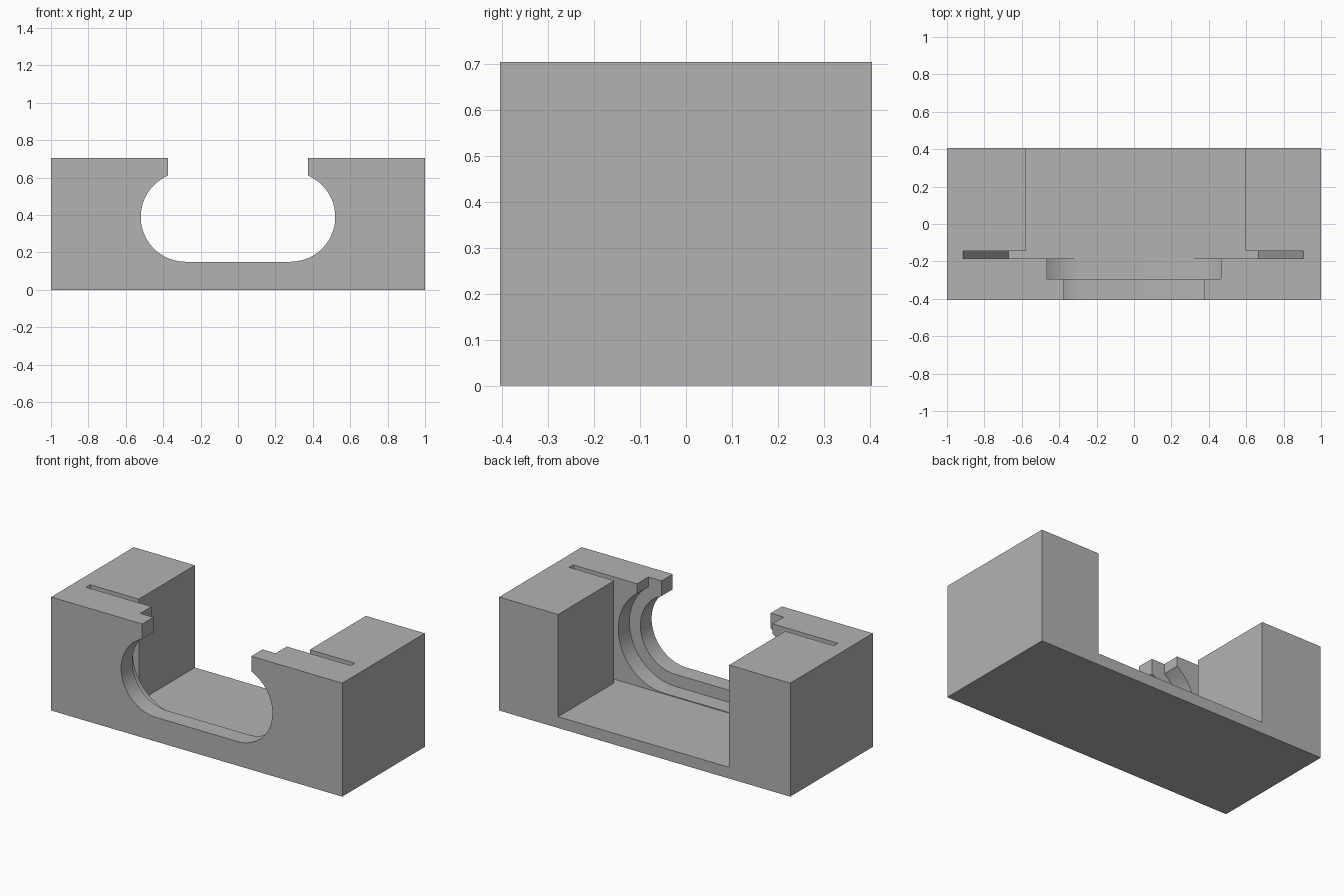
import bpy, bmesh, math

cube = bpy.data.objects.get("Cube")
if cube:
    bpy.data.objects.remove(cube, do_unlink=True)

grey = bpy.data.materials.new("plain grey")
grey.use_nodes = True
COLOR = (0.45, 0.45, 0.45, 1)
grey.diffuse_color = COLOR
grey.node_tree.nodes["Principled BSDF"].inputs["Base Color"].default_value = COLOR


def extrude_profile(name, profile, y0, y1):
    """Solid made by sweeping an x-z outline along y."""
    bm = bmesh.new()
    face = bm.faces.new([bm.verts.new((x, y0, z)) for x, z in profile])
    res = bmesh.ops.extrude_face_region(bm, geom=[face])
    verts = [v for v in res["geom"] if isinstance(v, bmesh.types.BMVert)]
    bmesh.ops.translate(bm, verts=verts, vec=(0, y1 - y0, 0))
    bmesh.ops.recalc_face_normals(bm, faces=bm.faces)
    mesh = bpy.data.meshes.new(name)
    bm.to_mesh(mesh)
    bm.free()
    mesh.materials.append(grey)
    obj = bpy.data.objects.new(name, mesh)
    bpy.context.collection.objects.link(obj)
    return obj


def rounded_opening(center, radius, mouth, mid_z=0.39, top=1.0, steps=32):
    """Flat-bottomed outline with round sides and a narrower straight mouth."""
    end = math.acos((mouth - center) / radius)
    right = []
    for i in range(steps + 1):
        a = -math.pi / 2 + (end + math.pi / 2) * i / steps
        right.append((center + radius * math.cos(a), mid_z + radius * math.sin(a)))
    right.append((mouth, top))
    return right + [(-x, z) for x, z in reversed(right)]


def box(x0, x1, z0, z1):
    return [(x0, z0), (x1, z0), (x1, z1), (x0, z1)]


body = extrude_profile("housing_block", box(-1, 1, 0, 0.705), -0.405, 0.405)

FLOOR = 0.07
cutters = [
    # rear cavity
    extrude_profile("cavity_cutter", box(-0.58, 0.595, FLOOR, 1), -0.165, 0.6),
    # thin slot with sloping ends
    extrude_profile("slot_cutter", [(-0.67, FLOOR), (0.665, FLOOR), (0.905, 0.705),
                                    (0.905, 1), (-0.915, 1), (-0.915, 0.705)], -0.185, -0.145),
    # wider recess behind the front lip
    extrude_profile("recess_cutter", rounded_opening(0.28, 0.315, 0.465), -0.295, -0.165),
    # front opening
    extrude_profile("opening_cutter", rounded_opening(0.28, 0.24, 0.375), -0.6, -0.25),
]

bpy.context.view_layer.objects.active = body
body.select_set(True)
for cutter in cutters:
    cutter.hide_render = True
    mod = body.modifiers.new(cutter.name, "BOOLEAN")
    mod.operation = "DIFFERENCE"
    mod.solver = "EXACT"
    mod.object = cutter
    bpy.ops.object.modifier_apply(modifier=mod.name)
for cutter in cutters:
    bpy.data.objects.remove(cutter, do_unlink=True)

bpy.ops.object.shade_smooth_by_angle(angle=math.radians(30))
